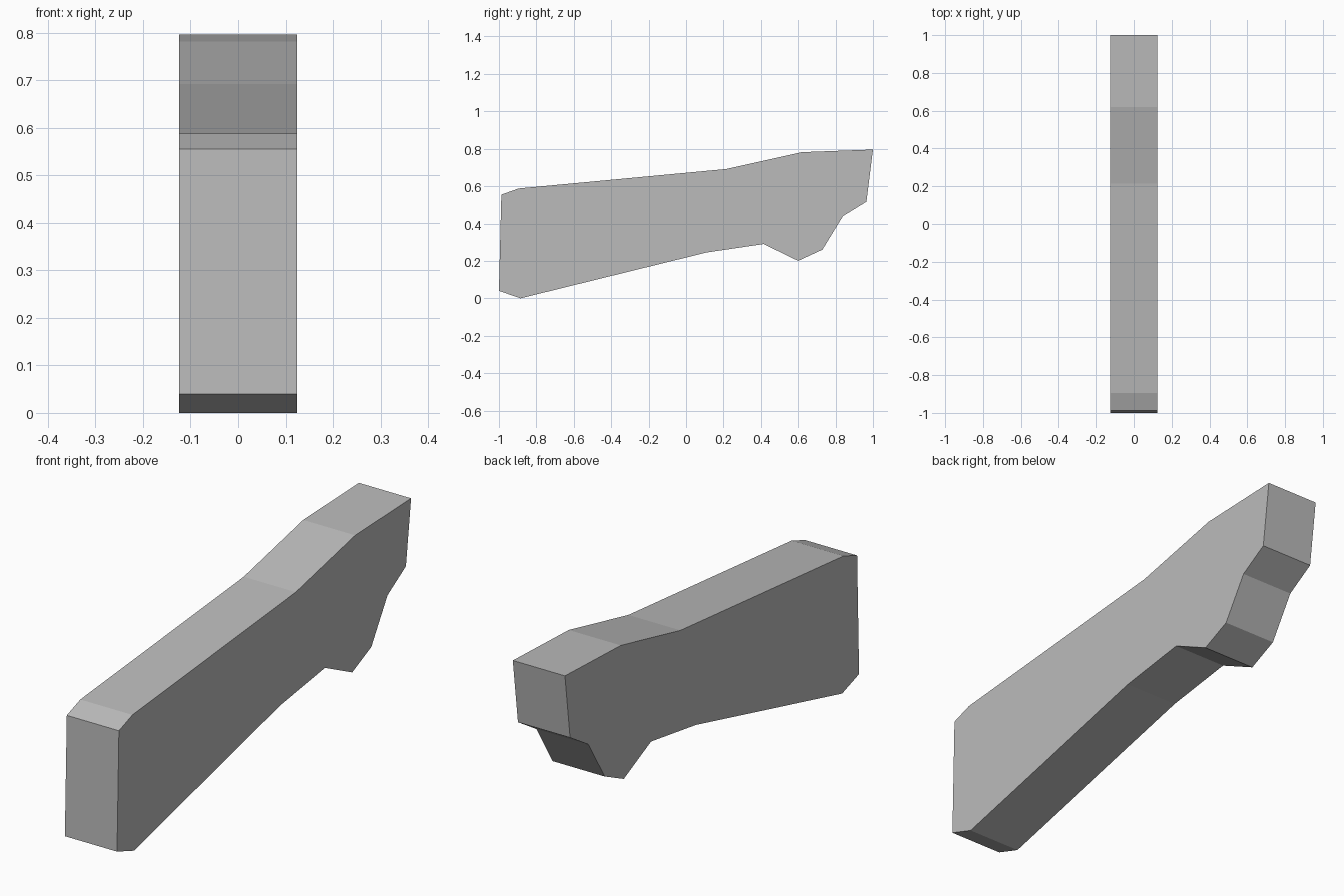
import bpy
import bmesh

cube = bpy.data.objects.get("Cube")
if cube:
    bpy.data.objects.remove(cube, do_unlink=True)

# Plain grey finish
grey = bpy.data.materials.new("grey")
grey.use_nodes = True
colour = (0.5, 0.5, 0.5, 1)
grey.diffuse_color = colour
grey.node_tree.nodes["Principled BSDF"].inputs["Base Color"].default_value = colour

# Side outline of the stock as (y, z)
HALF_WIDTH = 0.124
outline = [
    (-1, 0.04), (-0.885, 0), (0.11, 0.245), (0.415, 0.29), (0.6, 0.2),
    (0.73, 0.26), (0.84, 0.44), (0.965, 0.517), (1, 0.796), (0.62, 0.782),
    (0.215, 0.692), (-0.895, 0.588), (-0.987, 0.555),
]

# Flat slab: outline face extruded across the width
bm = bmesh.new()
side = bm.faces.new([bm.verts.new((-HALF_WIDTH, y, z)) for y, z in outline])
extruded = bmesh.ops.extrude_face_region(bm, geom=[side], use_keep_orig=True)
moved = [v for v in extruded["geom"] if isinstance(v, bmesh.types.BMVert)]
bmesh.ops.translate(bm, verts=moved, vec=(2 * HALF_WIDTH, 0, 0))
bmesh.ops.recalc_face_normals(bm, faces=bm.faces)

mesh = bpy.data.meshes.new("stock")
bm.to_mesh(mesh)
bm.free()
mesh.materials.append(grey)
stock = bpy.data.objects.new("stock", mesh)
bpy.context.collection.objects.link(stock)
